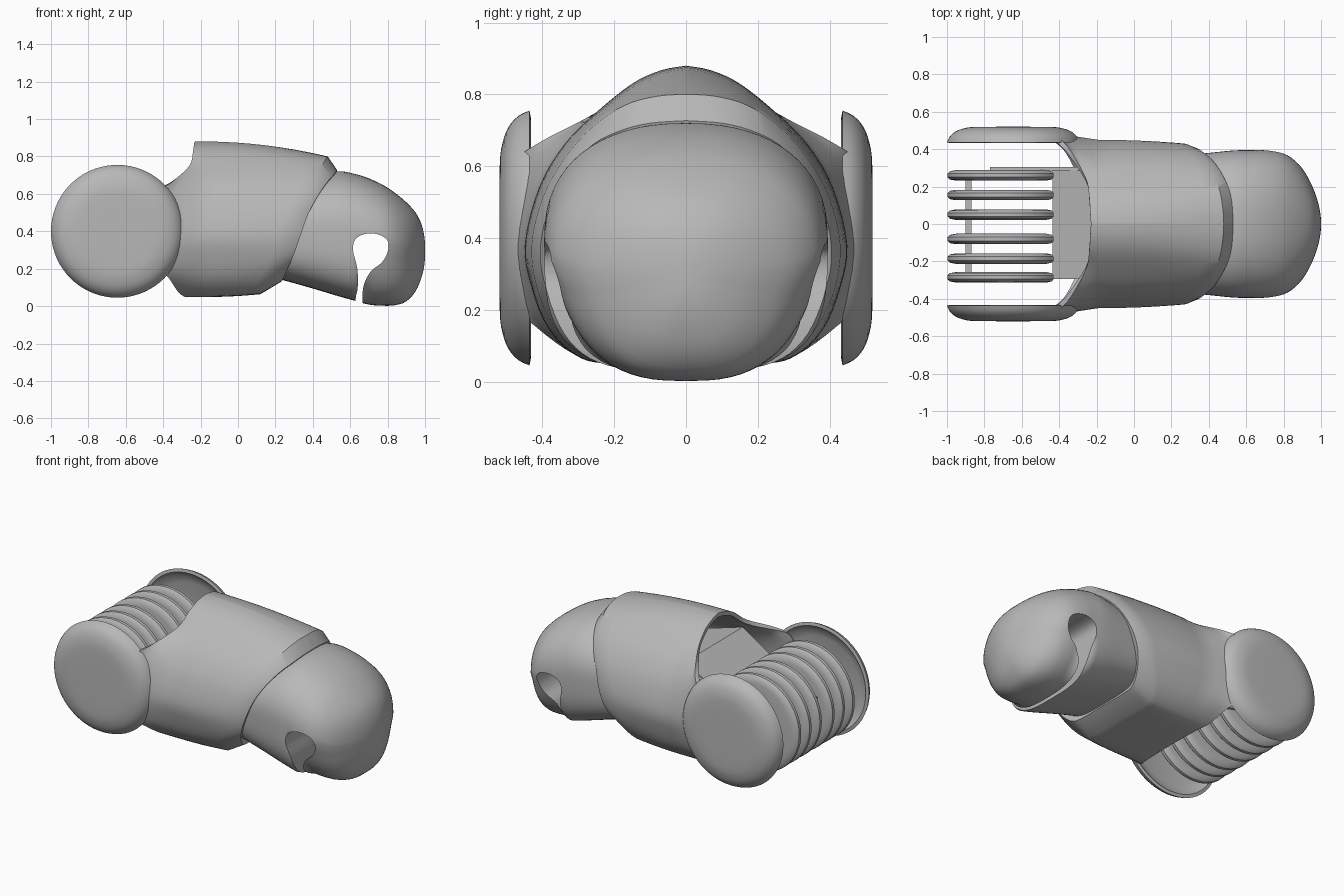
import bpy, bmesh
from math import cos, sin, pi, radians
from mathutils import Vector

if "Cube" in bpy.data.objects:
    bpy.data.objects.remove(bpy.data.objects["Cube"])

grey = bpy.data.materials.new("plain grey")
grey.use_nodes = True
COLOUR = (.48, .48, .48, 1)
grey.diffuse_color = COLOUR
grey.node_tree.nodes["Principled BSDF"].inputs["Base Color"].default_value = COLOUR


def smooth_line(points, steps=4):
    """Catmull-Rom curve through the points."""
    pts = [Vector(p) for p in points]
    last = len(pts) - 1
    out = []
    for i in range(last):
        a, b, c, d = (pts[min(max(i + k, 0), last)] for k in (-1, 0, 1, 2))
        for s in range(steps):
            t = s / steps
            out.append(b + (c - a) * t / 2 + (a * 2 - b * 5 + c * 4 - d) * t * t / 2
                       + (b * 3 - a - c * 3 + d) * t ** 3 / 2)
    return out + [pts[-1]]


def activate(obj):
    bpy.ops.object.select_all(action='DESELECT')
    obj.select_set(True)
    bpy.context.view_layer.objects.active = obj


def shade(obj, angle=35):
    activate(obj)
    bpy.ops.object.shade_smooth_by_angle(angle=radians(angle))


def apply(obj, modifier):
    activate(obj)
    bpy.ops.object.modifier_apply(modifier=modifier.name)
    shade(obj)


def loft(name, rings, caps=True, loop=True, angle=35):
    """Skin a list of equal rings of points."""
    bm = bmesh.new()
    rows = [[bm.verts.new(p) for p in ring] for ring in rings]
    n = len(rows[0])
    for a, b in zip(rows, rows[1:]):
        for i in range(n if loop else n - 1):
            j = (i + 1) % n
            bm.faces.new((a[i], a[j], b[j], b[i]))
    if caps:
        bm.faces.new(rows[0])
        bm.faces.new(rows[-1])
    if not loop:
        bmesh.ops.remove_doubles(bm, verts=bm.verts, dist=.001)
        bmesh.ops.holes_fill(bm, edges=bm.edges, sides=0)
    bmesh.ops.recalc_face_normals(bm, faces=bm.faces)
    mesh = bpy.data.meshes.new(name)
    bm.to_mesh(mesh)
    bm.free()
    obj = bpy.data.objects.new(name, mesh)
    bpy.context.collection.objects.link(obj)
    mesh.materials.append(grey)
    shade(obj, angle)
    return obj


def extrude_y(name, outline, y0, y1):
    """Extrude an (x, z) outline across the model."""
    return loft(name, [[(p[0], y, p[1]) for p in outline] for y in (y0, y1)])


# Shell: half outlines from crown to belly, joined front to back
middle = [(0, .88), (.07, .867), (.15, .83), (.25, .75), (.34, .66), (.41, .54),
          (.45, .38), (.43, .26), (.385, .15), (.31, .075), (.22, .05), (0, .05)]
rear_sides = [(-.355, .415, .662), (-.43, .475, .6), (-.45, .505, .4), (-.43, .475, .22),
              (-.37, .415, .15)]
rear_x = [-.23, -.235, -.24, -.26, 0, 0, 0, 0, 0, -.32, -.285, -.28]
shoulder = [(.48, 0, .8), (.475, .08, .795), (.46, .17, .77), (.43, .26, .71),
            (.39, .34, .62), (.33, .4, .51), (.27, .43, .38), (.23, .415, .26),
            (.17, .37, .16), (.13, .3, .085), (.12, .22, .065), (.12, 0, .065)]
rim = [(.53, 0, .727), (.525, .1, .72), (.51, .18, .7), (.475, .26, .66),
       (.425, .335, .585), (.375, .38, .49), (.335, .405, .38), (.3, .395, .28),
       (.265, .345, .2), (.24, .28, .143), (.23, .2, .13), (.23, 0, .13)]
rear = [(x, y, z) for x, (y, z) in zip(rear_x, middle)]
rear[4:9] = rear_sides
waist = [(-.19, y, z) for y, z in middle]
lip = [(x - .01, y * .9, .42 + (z - .42) * .9) for x, y, z in rim]


def blend(a, b, t, bulge):
    """Mix two outlines, with x and section moving at different rates."""
    return [(p[0] + (q[0] - p[0]) * t, p[1] + (q[1] - p[1]) * t ** bulge,
             p[2] + (q[2] - p[2]) * t ** bulge) for p, q in zip(a, b)]


def full_ring(half):
    side = smooth_line(half)
    return side + [Vector((p.x, -p.y, p.z)) for p in side[-2:0:-1]]


neck = [blend(rear, waist, t, .65) for t in (0, .15, .3, .45, .6, .8)]
body = [blend(waist, shoulder, t / 8, 2) for t in range(9)]
shell = loft("shell", [full_ring(h) for h in neck + body + [rim, lip]], caps=False)
wall = shell.modifiers.new("wall", 'SOLIDIFY')
wall.thickness = .025
wall.offset = -1
apply(shell, wall)

# Tip: sections rounded above and squarer below (x, top, bottom, half width)
tip_sections = [(.2, .64, .15, .36), (.38, .69, .1, .378), (.53, .72, .055, .393),
                (.62, .708, .03, .395), (.7, .683, .008, .395), (.78, .645, .002, .383),
                (.84, .605, .005, .355), (.9, .555, .025, .297), (.95, .5, .08, .21),
                (.98, .44, .15, .13), (.995, .38, .21, .065), (1, .33, .26, .02)]


def tip_ring(x, top, bottom, width):
    mid = bottom + (top - bottom) * .53
    nose = min(max((x - .63) / .06, 0), 1)
    ring = []
    for i in range(64):
        c, s = cos(i * pi / 32), sin(i * pi / 32)
        power = .88 if s > 0 else .6 + nose * .12
        y = width * abs(c) ** power * (1 if c > 0 else -1)
        z = abs(s) ** power
        if s < 0:
            y *= 1 - nose * .2 * z ** .7
        ring.append((x, y, mid + z * ((top - mid) if s > 0 else (bottom - mid))))
    return ring


tip = loft("tip", [tip_ring(*s) for s in smooth_line(tip_sections, 3)])

# Hooked slot cut across the tip
slot = smooth_line([(.628, -.1), (.628, .03), (.64, .1), (.638, .2), (.615, .3),
                    (.63, .36), (.69, .388), (.76, .38), (.802, .345), (.8, .29),
                    (.77, .235), (.71, .185), (.675, .12), (.665, .05), (.665, -.1)])
cutter = extrude_y("slot_cutter", slot, -.6, .6)
cut = tip.modifiers.new("slot", 'BOOLEAN')
cut.operation = 'DIFFERENCE'
cut.solver = 'EXACT'
cut.object = cutter
apply(tip, cut)
bpy.data.objects.remove(cutter)


def turned(profile, angle, centre):
    return [(centre[0] + r * cos(angle), y, centre[1] + r * sin(angle)) for r, y in profile]


# Round cheeks: a dished disc on each side of the hinge
cheek = smooth_line([(0, .52), (.2, .519), (.265, .511), (.31, .494), (.34, .467),
                     (.355, .436)], 3)
cheek += [Vector(p) for p in ((.335, .432), (.315, .45), (.26, .468), (0, .47))]
for side, label in ((1, "back"), (-1, "front")):
    profile = [(r, y * side) for r, y in cheek]
    rings = [turned(profile, i * pi / 36, (-.645, .4)) for i in range(73)]
    loft(label + "_cheek", rings, caps=False, loop=False, angle=40)

# Curved fins: tapered arcs that stop at the core
START, STOP, STEPS, RADIUS = radians(32), radians(328), 54, .307
for number, y in enumerate((.26, .155, .05, -.08, -.185, -.285)):
    section = [(.17, y - .026), (RADIUS - .045, y - .028), (RADIUS - .012, y - .022),
               (RADIUS, y - .01), (RADIUS, y + .01), (RADIUS - .012, y + .022),
               (RADIUS - .045, y + .028), (.17, y + .026)]
    rings = [turned(section, START + (STOP - START) * i / STEPS, (-.69, .4))
             for i in range(STEPS + 1)]
    loft(f"fin_{number + 1}", rings)

# Spine joining the fins, sloped core inside the shell, and its side plate
extrude_y("fin_spine", [(-.9, .3), (-.87, .3), (-.87, .5), (-.9, .5)], -.27, .24)
extrude_y("core", [(-.435, .52), (-.2, .67), (.2, .55), (.2, .2), (-.2, .13), (-.435, .28)],
          -.295, .285)
extrude_y("core_plate", [(-.77, .3), (-.28, .2), (-.28, .6), (-.77, .5)], .285, .305)
